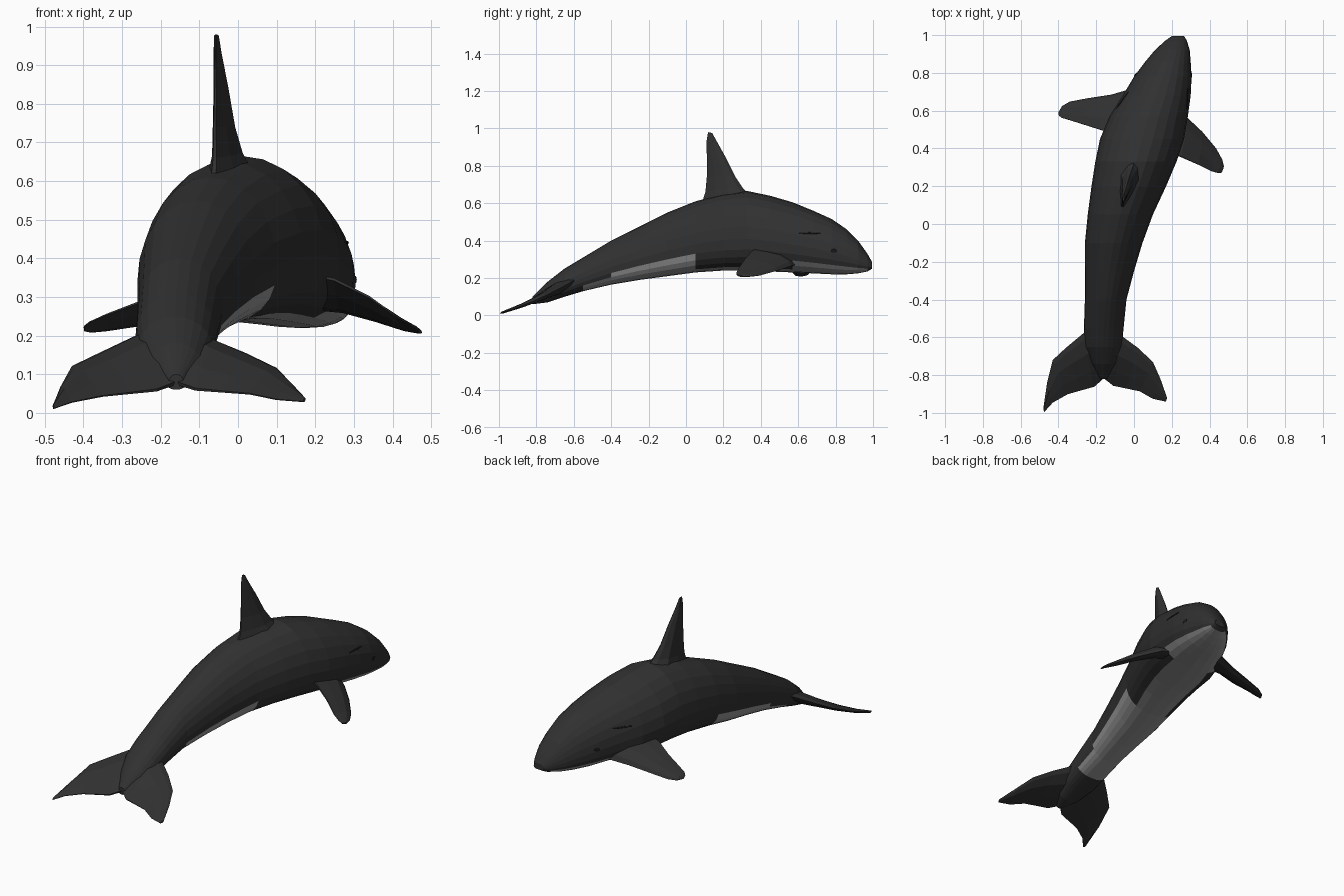
import bpy, bmesh, math
from mathutils import Vector
from mathutils.bvhtree import BVHTree

if "Cube" in bpy.data.objects:
    bpy.data.objects.remove(bpy.data.objects["Cube"])


def material(name, v):
    m = bpy.data.materials.new(name)
    m.diffuse_color = (v, v, v, 1)
    m.use_nodes = True
    m.node_tree.nodes["Principled BSDF"].inputs["Base Color"].default_value = m.diffuse_color
    return m


DARK = material("dark_skin", 0.03)
PALE = material("pale_skin", 0.3)
BLACK = material("eye_black", 0.01)


def loft(name, rings, mats):
    """Skin a list of closed rings and cap both ends."""
    bm = bmesh.new()
    vs = [[bm.verts.new(p) for p in r] for r in rings]
    n = len(rings[0])
    for a, b in zip(vs, vs[1:]):
        for k in range(n):
            bm.faces.new((a[k], a[(k + 1) % n], b[(k + 1) % n], b[k]))
    bm.faces.new(vs[0])
    bm.faces.new(vs[-1])
    bmesh.ops.recalc_face_normals(bm, faces=bm.faces)
    me = bpy.data.meshes.new(name)
    bm.to_mesh(me)
    bm.free()
    ob = bpy.data.objects.new(name, me)
    bpy.context.collection.objects.link(ob)
    for m in mats:
        me.materials.append(m)
    return ob


def blade(name, stations, normal):
    """Fin with lens-shaped sections: stations are (leading, trailing, thickness)."""
    prof = [(0, 0), (.1, .55), (.35, 1), (.7, .65), (1, .12),
            (1, -.12), (.7, -.65), (.35, -1), (.1, -.55)]
    nrm = Vector(normal).normalized()
    rings = []
    for lead, trail, th in stations:
        a, b = Vector(lead), Vector(trail)
        rings.append([a.lerp(b, t) + nrm * (h * th / 2) for t, h in prof])
    return loft(name, rings, [DARK])


# Body: y, left x, right x, bottom z, top z
BODY = [(-.82, -.18, -.14, .06, .10), (-.74, -.23, -.09, .07, .18),
        (-.65, -.26, -.065, .10, .25), (-.55, -.265, -.055, .13, .31),
        (-.40, -.26, -.04, .165, .40), (-.25, -.26, 0, .19, .475),
        (-.10, -.26, .045, .21, .55), (.05, -.245, .10, .23, .61),
        (.20, -.225, .17, .24, .65), (.33, -.205, .225, .24, .665),
        (.45, -.18, .265, .235, .64), (.57, -.13, .285, .23, .605),
        (.68, -.06, .30, .225, .56), (.78, 0, .305, .22, .515),
        (.86, .06, .30, .22, .46), (.92, .11, .295, .225, .40),
        (.97, .165, .28, .235, .33), (.995, .20, .265, .25, .285)]
SIDES = 24


def section(y, xl, xr, zb, zt):
    cx, w, zm = (xl + xr) / 2, (xr - xl) / 2, zb + .4 * (zt - zb)
    ring = []
    for k in range(SIDES):
        a = 2 * math.pi * k / SIDES
        c, s = math.cos(a), math.sin(a)
        e = 1 if s >= 0 else .8
        x = cx + w * math.copysign(abs(c) ** e, c)
        z = zm + ((zt - zm) * s if s >= 0 else -(zm - zb) * abs(s) ** e)
        ring.append((x, y, z))
    return ring


body = loft("body", [section(*s) for s in BODY], [DARK, PALE])


# Pale belly, flank and chin patches
def pale_limit(y):
    for y_max, f in ((-.6, 0), (-.45, .15), (.12, .31), (.52, .07), (.96, .2)):
        if y < y_max:
            return f
    return 0


for p in body.data.polygons:
    c = p.center
    for s, t in zip(BODY, BODY[1:]):
        if s[0] <= c.y <= t[0]:
            zb, zt = (s[3] + t[3]) / 2, (s[4] + t[4]) / 2
            if (c.z - zb) / (zt - zb) < pale_limit(c.y):
                p.material_index = 1

# Dorsal fin
blade("dorsal_fin", [
    ((.01, .37, .62), (-.065, .08, .58), .13),
    ((-.005, .305, .68), (-.06, .105, .66), .075),
    ((-.02, .265, .74), (-.06, .112, .74), .055),
    ((-.035, .215, .84), (-.058, .112, .84), .038),
    ((-.05, .165, .93), (-.058, .11, .93), .022),
    ((-.055, .14, .975), (-.057, .118, .98), .012)], (1, -.25, 0))


# Tail flukes, dropping toward the tips
def fluke(x, y):
    d = y + 1
    return (x, y, .01 + .3 * d + .35 * d * d)


FLUKES = [(-.48, -.975, -.475, -.995, .012), (-.46, -.84, -.43, -.945, .022),
          (-.43, -.72, -.35, -.9, .032), (-.36, -.655, -.28, -.88, .042),
          (-.27, -.58, -.21, -.86, .06), (-.16, -.52, -.16, -.815, .08),
          (-.055, -.6, -.11, -.855, .06), (.02, -.655, -.04, -.87, .042),
          (.1, -.73, .03, -.885, .032), (.14, -.82, .1, -.925, .022),
          (.175, -.92, .168, -.94, .012)]
blade("tail_flukes", [(fluke(a, b), fluke(c, d), t) for a, b, c, d, t in FLUKES],
      (0, -.4, .9))

# Pectoral fins, leading edge lower than trailing edge
blade("right_pectoral_fin", [
    ((.17, .62, .28), (.14, .40, .37), .08),
    ((.28, .565, .265), (.25, .355, .345), .06),
    ((.36, .49, .24), (.34, .315, .30), .042),
    ((.435, .40, .215), (.41, .28, .25), .028),
    ((.468, .34, .208), (.445, .27, .23), .018),
    ((.476, .305, .207), (.465, .272, .215), .01)], (.3, .35, .9))
blade("left_pectoral_fin", [
    ((-.0, .72, .27), (-.08, .47, .35), .08),
    ((-.12, .685, .25), (-.18, .50, .33), .06),
    ((-.25, .665, .23), (-.26, .525, .285), .042),
    ((-.34, .648, .215), (-.34, .55, .255), .03),
    ((-.38, .625, .21), (-.385, .563, .235), .02),
    ((-.398, .595, .212), (-.398, .575, .225), .01)], (-.3, .35, .9))

# Eyes and eye slits seated on the skin of both sides
tree = BVHTree.FromPolygons([v.co for v in body.data.vertices],
                            [p.vertices[:] for p in body.data.polygons])
for side, sx in (("right", 1), ("left", -1)):
    for part, y, z, size in (("eye", .79, .345, (.004, .016, .01)),
                             ("eye_slit", .66, .44, (.004, .06, .005))):
        hit, nrm, _, _ = tree.ray_cast(Vector((sx * 2, y, z)), Vector((-sx, 0, 0)))
        bpy.ops.mesh.primitive_uv_sphere_add(segments=10, ring_count=6, location=hit)
        ob = bpy.context.object
        ob.name = side + "_" + part
        ob.scale = size
        ob.rotation_euler[2] = math.atan2(nrm.y, nrm.x)
        ob.data.materials.append(BLACK)
